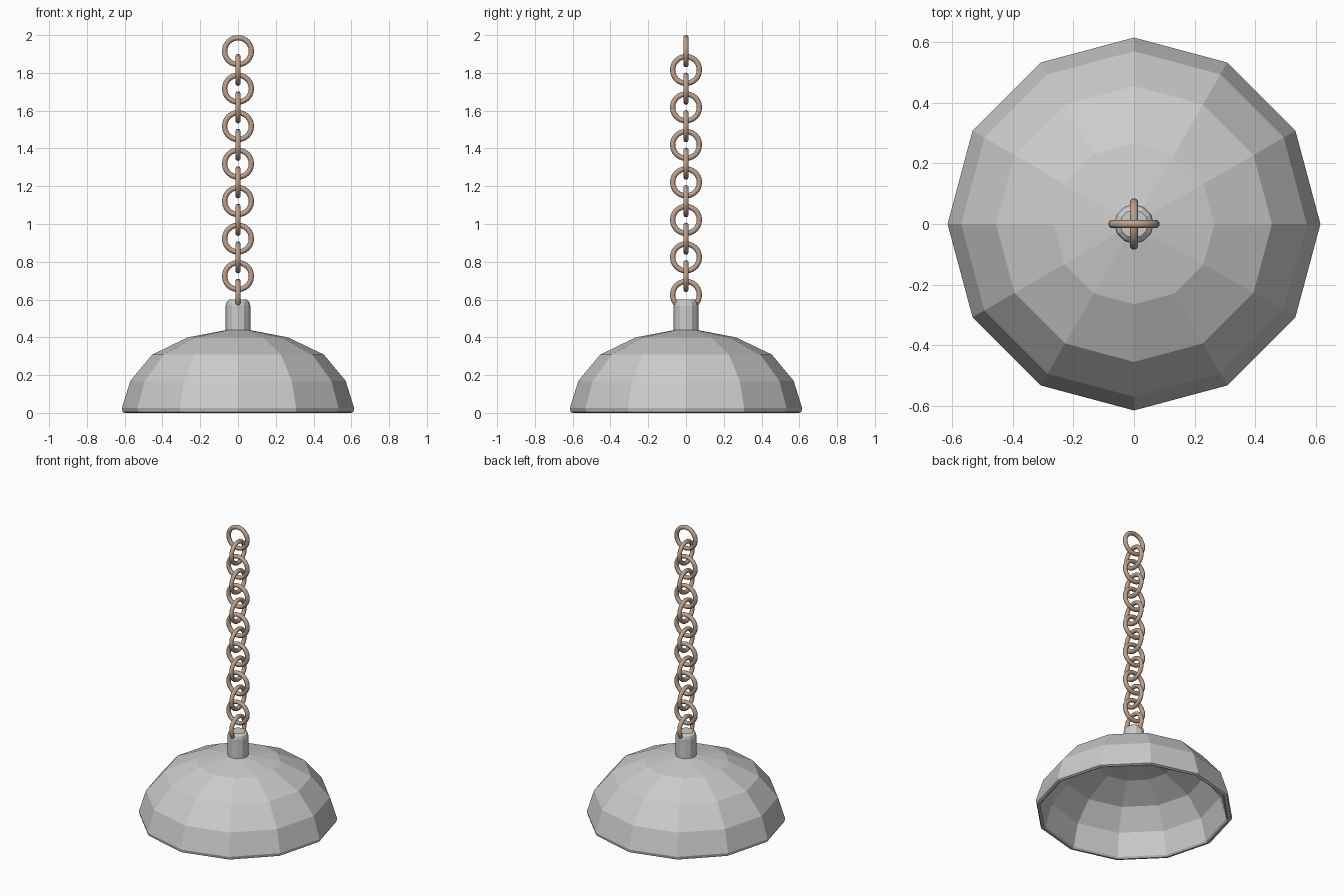
import bpy, bmesh, math

if "Cube" in bpy.data.objects:
    bpy.data.objects.remove(bpy.data.objects["Cube"])


def lathe(name, profile, sides=12):
    """Revolve (radius, z) points around z; radius 0 becomes a pole."""
    bm = bmesh.new()
    rings = []
    for r, z in profile:
        if r == 0:
            rings.append([bm.verts.new((0, 0, z))] * sides)
        else:
            rings.append([bm.verts.new((r * math.cos(2 * math.pi * i / sides),
                                        r * math.sin(2 * math.pi * i / sides), z))
                          for i in range(sides)])
    for a, b in zip(rings, rings[1:]):
        for i in range(sides):
            j = (i + 1) % sides
            bm.faces.new(list(dict.fromkeys((a[i], a[j], b[j], b[i]))))
    bmesh.ops.recalc_face_normals(bm, faces=bm.faces)
    mesh = bpy.data.meshes.new(name)
    bm.to_mesh(mesh)
    bm.free()
    obj = bpy.data.objects.new(name, mesh)
    bpy.context.collection.objects.link(obj)
    return obj


# Hollow faceted shade with a thin bevelled rim
lathe("lamp_shade", [
    (0, 0.44), (0.065, 0.438), (0.265, 0.40), (0.455, 0.308), (0.57, 0.17),
    (0.615, 0.025), (0.61, 0.005), (0.60, 0.0), (0.59, 0.0), (0.58, 0.01),
    (0.54, 0.16), (0.435, 0.285), (0.255, 0.37), (0.06, 0.408), (0, 0.41)])

# Neck on top of the shade
lathe("neck", [(0, 0.42), (0.065, 0.42), (0.065, 0.568), (0.06, 0.588),
               (0.046, 0.60), (0, 0.60)])

# Chain of alternating round links
copper = bpy.data.materials.new("chain_metal")
copper.diffuse_color = (0.52, 0.36, 0.27, 1)
copper.use_nodes = True
copper.node_tree.nodes["Principled BSDF"].inputs["Base Color"].default_value = copper.diffuse_color
bottom, top, count = 0.625, 1.915, 14
for i in range(count):
    z = bottom + (top - bottom) * i / (count - 1)
    turn = math.pi / 2 if i % 2 == 0 else 0
    bpy.ops.mesh.primitive_torus_add(
        major_radius=0.071, minor_radius=0.014, major_segments=24,
        minor_segments=10, location=(0, 0, z), rotation=(math.pi / 2, 0, turn))
    link = bpy.context.object
    link.name = f"chain_link_{i + 1}"
    link.data.materials.append(copper)
    bpy.ops.object.shade_smooth()
